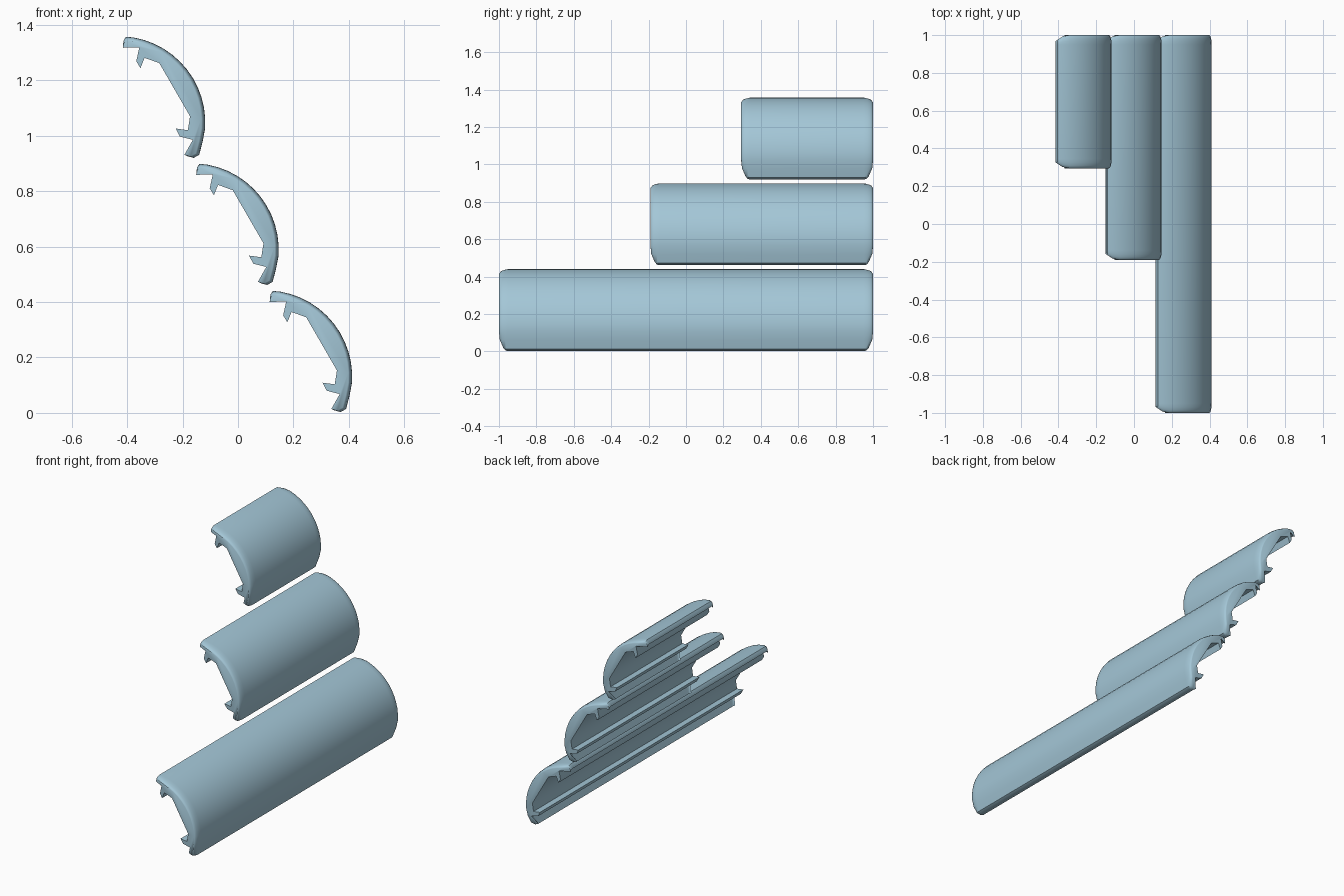
import bpy, bmesh
from math import sin, cos, radians, degrees, atan2, pi

cube = bpy.data.objects.get("Cube")
if cube:
    bpy.data.objects.remove(cube, do_unlink=True)

blue = bpy.data.materials.new("pale blue")
blue.use_nodes = True
colour = (0.37, 0.57, 0.68, 1)
blue.diffuse_color = colour
blue.node_tree.nodes["Principled BSDF"].inputs["Base Color"].default_value = colour

# Cross-section of one curved panel: rounded lower lip, outer arc, upper lip
CX, CZ, R = 0.10, 0.13, 0.312
outer = [(0.348, 0.009), (0.37, 0.003), (0.39, 0.014), (0.402, 0.06)]
outer += [(CX + R * cos(radians(a)), CZ + R * sin(radians(a))) for a in range(-4, 83, 7)]
outer += [(0.126, 0.44), (0.118, 0.428), (0.115, 0.413)]
# Inner side: upper hook, flat web, lower hook
inner = [(0.174, 0.402), (0.163, 0.352), (0.178, 0.327), (0.193, 0.364), (0.246, 0.345),
         (0.357, 0.153), (0.349, 0.103), (0.305, 0.109), (0.320, 0.08), (0.367, 0.068)]
BEVEL_Y, BEVEL_R = 0.05, 0.014


def corner_inset(x, z):
    """Pull the ends of both lips back so the panel corners are rounded."""
    a = degrees(atan2(z - CZ, x - CX))
    d = max((-9 - a) / 16, (a - 76) / 11, 0)
    return 0.032 * min(d, 1.1) ** 1.5


def panel(name, y0, y1, dx, dz):
    bm = bmesh.new()
    sections = [(y0, 1, i * pi / 8) for i in range(5)]
    sections += [(y1, -1, i * pi / 8) for i in range(4, -1, -1)]
    rings = []
    for y_end, direction, t in sections:
        ring = []
        along = BEVEL_Y * (1 - cos(t))
        shrink = 1 - BEVEL_R * (1 - sin(t)) / R
        for i, (x, z) in enumerate(outer + inner):
            y = y_end + direction * (along + corner_inset(x, z) * cos(t))
            if i < len(outer):
                x, z = CX + (x - CX) * shrink, CZ + (z - CZ) * shrink
            ring.append(bm.verts.new((x + dx, y, z + dz)))
        rings.append(ring)
    n = len(rings[0])
    for a, b in zip(rings, rings[1:]):
        for i in range(n):
            j = (i + 1) % n
            bm.faces.new((a[i], a[j], b[j], b[i]))
    bm.faces.new(rings[0])
    bm.faces.new(rings[-1])
    bmesh.ops.recalc_face_normals(bm, faces=bm.faces)
    mesh = bpy.data.meshes.new(name)
    bm.to_mesh(mesh)
    bm.free()
    mesh.materials.append(blue)
    obj = bpy.data.objects.new(name, mesh)
    bpy.context.collection.objects.link(obj)
    bpy.ops.object.select_all(action='DESELECT')
    obj.select_set(True)
    bpy.context.view_layer.objects.active = obj
    bpy.ops.object.shade_smooth_by_angle(angle=radians(45))


# Three panels stepping up, back and inward
for k, (name, front) in enumerate((("lower_panel", -1), ("middle_panel", -0.19), ("upper_panel", 0.295))):
    panel(name, front, 1, -0.265 * k, 0.4585 * k)
